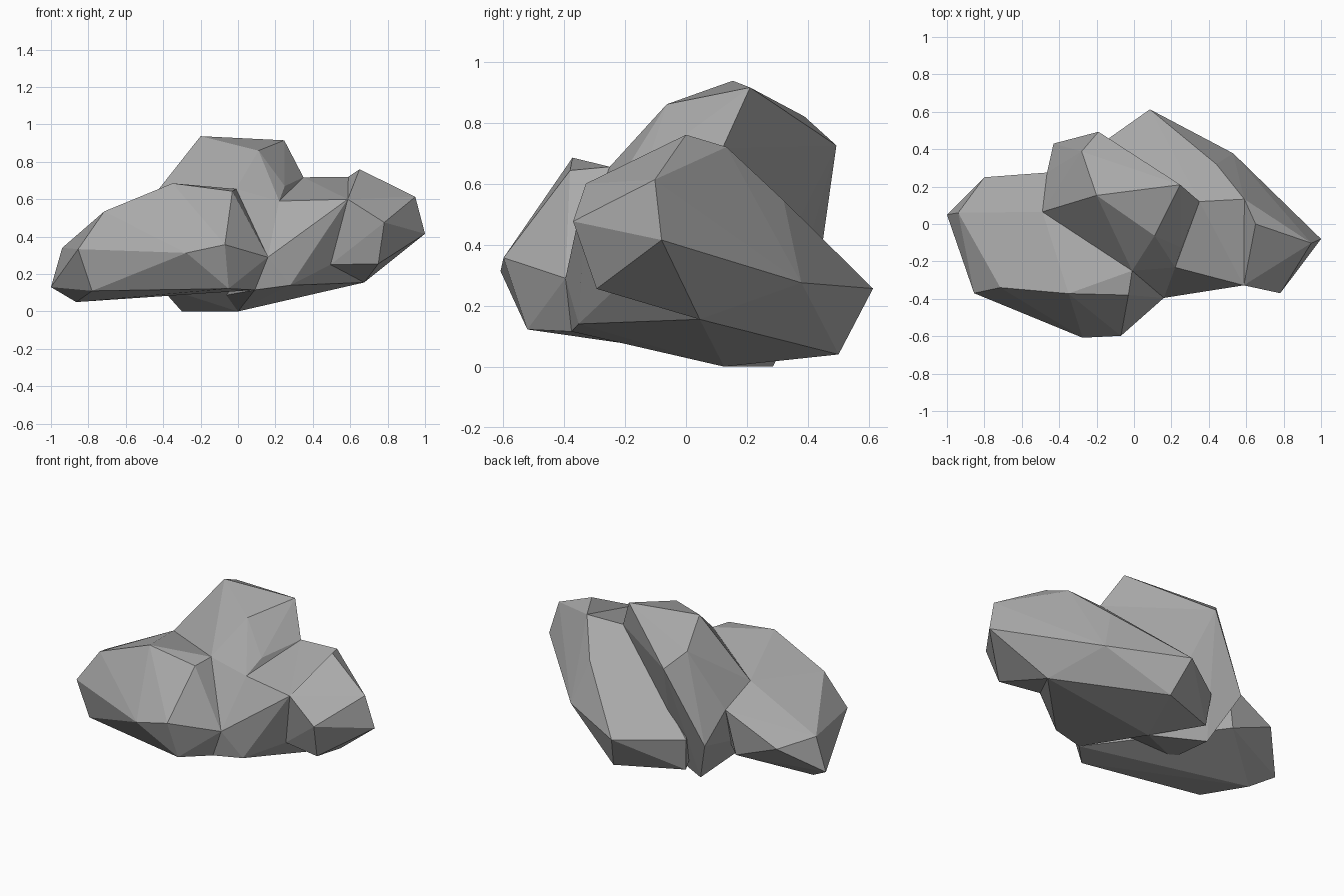
import bpy, bmesh

# One flat stone colour
stone = bpy.data.materials.new("grey_stone")
stone.diffuse_color = (0.40, 0.40, 0.40, 1)


def boulder(name, corners):
    """Faceted boulder: the convex hull of its few corners."""
    bm = bmesh.new()
    for c in corners:
        bm.verts.new(c)
    out = bmesh.ops.convex_hull(bm, input=bm.verts[:])
    loose = {g for g in out["geom_interior"] + out["geom_unused"]
             if isinstance(g, bmesh.types.BMVert) and not g.link_faces}
    bmesh.ops.delete(bm, geom=list(loose), context='VERTS')
    bmesh.ops.recalc_face_normals(bm, faces=bm.faces[:])
    mesh = bpy.data.meshes.new(name)
    bm.to_mesh(mesh)
    bm.free()
    mesh.materials.append(stone)
    obj = bpy.data.objects.new(name, mesh)
    bpy.context.collection.objects.link(obj)
    return obj


# Corners where neighbouring boulders meet
saddle = (-0.01, -0.25, 0.655)
front_notch = (0.16, -0.395, 0.29)
front_foot = (0.09, -0.375, 0.115)
left_seam = (-0.49, 0.065, 0.57)
back_seam = (-0.465, 0.275, 0.46)
base = (0.0, 0.125, 0.0)
shoulder = (0.35, 0.12, 0.717)
dip = (0.22, -0.232, 0.59)
right_peak = (0.59, 0.133, 0.72)
right_brow = (0.587, -0.328, 0.60)
right_notch = (0.495, -0.235, 0.25)
right_foot = (0.675, 0.045, 0.155)
right_back = (0.53, 0.378, 0.275)

# Large low boulder at the front left
boulder("left_boulder", [
    saddle, front_notch, front_foot, left_seam, back_seam,
    (-1, 0.05, 0.13), (-0.94, 0.06, 0.34), (-0.855, -0.37, 0.333),
    (-0.715, -0.34, 0.535), (-0.35, -0.372, 0.685), (-0.03, -0.38, 0.643),
    (-0.275, -0.608, 0.313), (-0.07, -0.598, 0.357), (-0.05, -0.52, 0.122),
    (-0.78, -0.35, 0.11), (-0.865, -0.02, 0.05), (-0.8, 0.25, 0.295),
    (-0.52, 0.25, 0.185)])

# Tall middle boulder
boulder("middle_boulder", [
    saddle, front_notch, left_seam, back_seam, base, shoulder, dip,
    (-0.2, 0.153, 0.937), (0.247, 0.21, 0.915), (0.11, -0.063, 0.86),
    (0.25, -0.125, 0.67), (-0.28, 0.388, 0.82), (-0.19, 0.493, 0.725),
    (-0.43, 0.43, 0.283), (-0.3, 0.285, 0), (-0.42, -0.165, 0.135)])

# Slanted slab behind and right of the middle
boulder("back_slab", [
    front_notch, front_foot, base, shoulder, dip, right_peak, right_brow,
    right_notch, right_foot, right_back,
    (0.085, 0.613, 0.256), (0.44, 0.32, 0.545), (0.15, 0.5, 0.04),
    (-0.24, 0.345, 0.055), (-0.26, 0.37, 0.255), (0.255, 0.33, 0.075),
    (0.28, -0.352, 0.14)])

# Outer boulder on the right
boulder("right_boulder", [
    right_peak, right_brow, right_notch, right_foot, right_back,
    (0.65, 0, 0.76), (0.948, -0.102, 0.613), (1, -0.08, 0.415),
    (0.782, -0.37, 0.476), (0.75, -0.293, 0.255), (0.657, 0.16, 0.53)])
